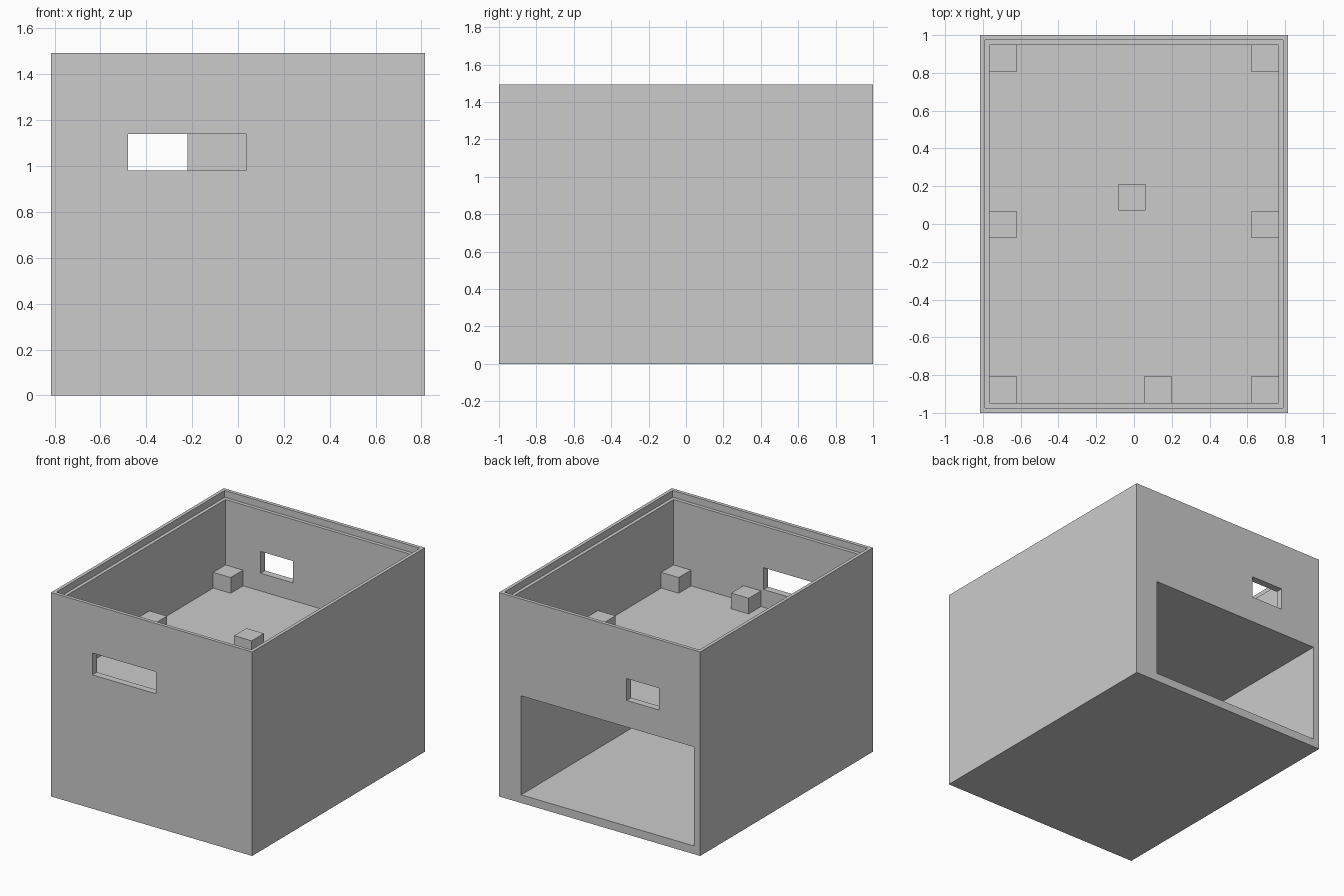
import bpy
import bmesh
from mathutils import Matrix, Vector

cube = bpy.data.objects.get("Cube")
if cube:
    bpy.data.objects.remove(cube, do_unlink=True)

grey = bpy.data.materials.new("light_grey")
grey.use_nodes = True
grey.diffuse_color = (0.6, 0.6, 0.6, 1)
grey.node_tree.nodes["Principled BSDF"].inputs["Base Color"].default_value = (0.6, 0.6, 0.6, 1)


def box(name, low, high):
    """Axis-aligned box between two corners."""
    low, high = Vector(low), Vector(high)
    bm = bmesh.new()
    bmesh.ops.create_cube(bm, size=1, matrix=Matrix.Translation((low + high) / 2)
                          @ Matrix.Diagonal((*(high - low), 1)))
    mesh = bpy.data.meshes.new(name)
    bm.to_mesh(mesh)
    bm.free()
    mesh.materials.append(grey)
    obj = bpy.data.objects.new(name, mesh)
    bpy.context.collection.objects.link(obj)
    return obj


def cut(target, name, low, high):
    """Remove a box-shaped volume from the target."""
    cutter = box(name, low, high)
    cutter.hide_render = True
    mod = target.modifiers.new(name, 'BOOLEAN')
    mod.operation = 'DIFFERENCE'
    mod.solver = 'EXACT'
    mod.object = cutter
    bpy.context.view_layer.objects.active = target
    bpy.ops.object.modifier_apply(modifier=name)
    bpy.data.objects.remove(cutter, do_unlink=True)


W, D, H = 0.815, 1.0, 1.494      # half width, half depth, height
IX, IY = 0.765, 0.948            # inner wall faces
DECK = 0.85                      # upper floor level

# Housing: open upper tray with a lid rebate, and a bay open at the back
housing = box("housing", (-W, -D, 0), (W, D, H))
cut(housing, "upper_room", (-IX, -IY, DECK), (IX, IY, H + 0.1))
cut(housing, "lid_rebate", (-0.79, -0.974, H - 0.05), (0.79, 0.974, H + 0.1))
cut(housing, "lower_bay", (-IX, -IY, 0.06), (0.635, D + 0.1, 0.785))

# Slots through the front and back walls
cut(housing, "front_slot", (-0.48, -D - 0.1, 0.98), (0.035, -0.9, 1.14))
cut(housing, "back_slot", (-0.48, 0.9, 0.98), (-0.22, D + 0.1, 1.14))

# Mounting blocks standing on the upper floor
S = 0.142
edge_x, edge_y = IX - S / 2, IY - S / 2
blocks = {
    "back_right_block": (-edge_x, edge_y), "back_left_block": (edge_x, edge_y),
    "middle_right_block": (-edge_x, -0.003), "middle_left_block": (edge_x, -0.003),
    "front_right_block": (-edge_x, -edge_y), "front_left_block": (edge_x, -edge_y),
    "front_middle_block": (0.127, -edge_y), "centre_block": (-0.01, 0.142),
}
for name, (x, y) in blocks.items():
    box(name, (x - S / 2, y - S / 2, DECK), (x + S / 2, y + S / 2, DECK + 0.115))
